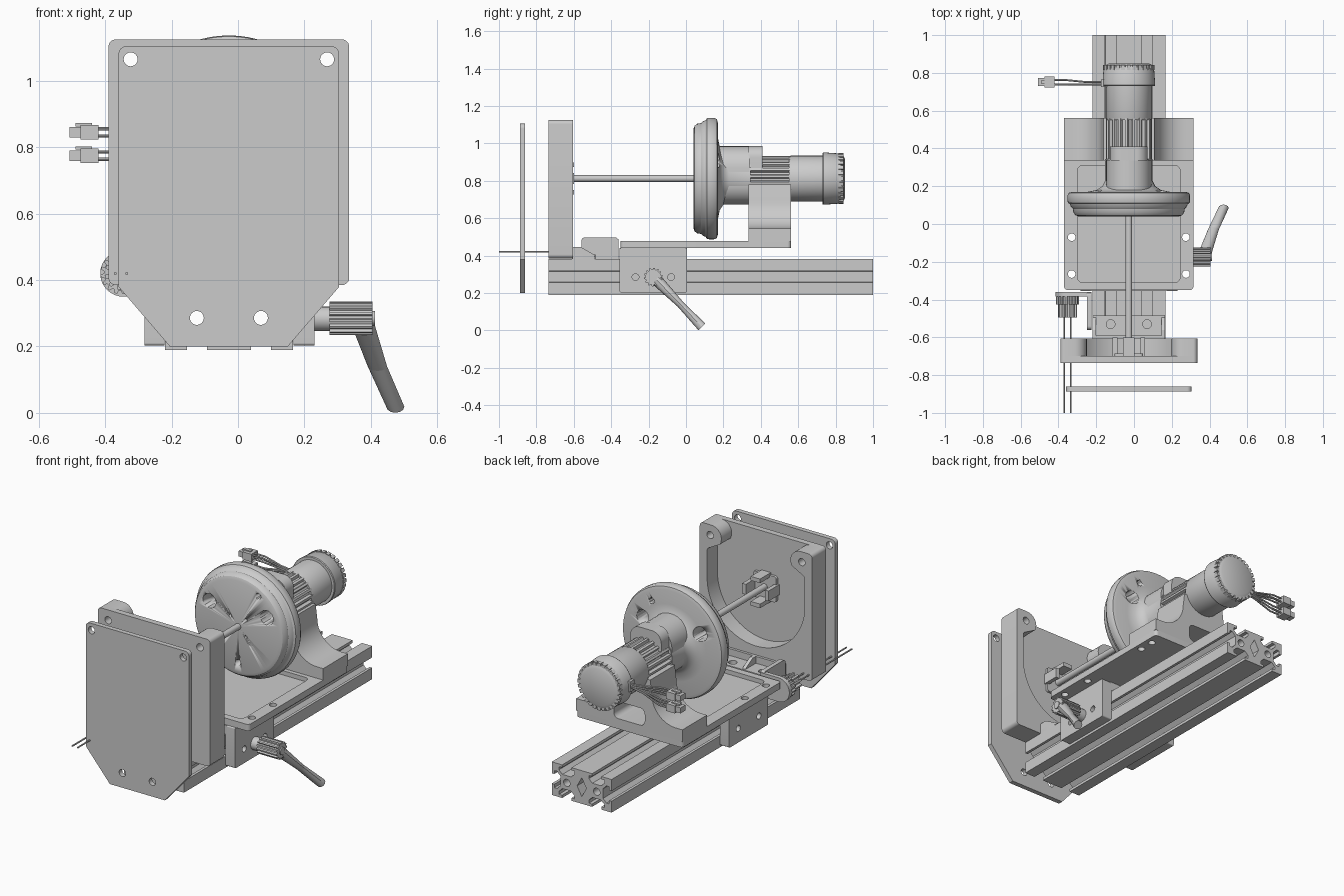
import bpy, bmesh, math
from mathutils import Matrix, Vector

if "Cube" in bpy.data.objects:
    bpy.data.objects.remove(bpy.data.objects["Cube"])

CX, CZ = -0.0275, 0.812          # common axis of shaft, wheel and motor
PLANES = {'xy': ((1, 0, 0), (0, 1, 0), (0, 0, 1)),
          'xz': ((1, 0, 0), (0, 0, 1), (0, -1, 0)),
          'yz': ((0, 1, 0), (0, 0, 1), (1, 0, 0))}


def add(name, bm):
    bmesh.ops.remove_doubles(bm, verts=bm.verts, dist=1e-5)
    bmesh.ops.recalc_face_normals(bm, faces=bm.faces)
    me = bpy.data.meshes.new(name)
    bm.to_mesh(me)
    bm.free()
    ob = bpy.data.objects.new(name, me)
    bpy.context.collection.objects.link(ob)
    return ob


def from_curve(name, cu, matrix=Matrix()):
    tmp = bpy.data.objects.new(name + "_curve", cu)
    bpy.context.collection.objects.link(tmp)
    me = bpy.data.meshes.new_from_object(tmp.evaluated_get(bpy.context.evaluated_depsgraph_get()))
    bpy.data.objects.remove(tmp)
    me.transform(matrix)
    bm = bmesh.new()
    bm.from_mesh(me)
    bpy.data.meshes.remove(me)
    return add(name, bm)


def extrude(name, plane, a, b, *loops):
    """Filled outline (further loops are holes) extruded from a to b."""
    cu = bpy.data.curves.new(name, 'CURVE')
    cu.dimensions, cu.fill_mode, cu.extrude = '2D', 'BOTH', abs(b - a) / 2
    for lp in loops:
        sp = cu.splines.new('POLY')
        sp.points.add(len(lp) - 1)
        for p, (u, v) in zip(sp.points, lp):
            p.co = (u, v, 0, 1)
        sp.use_cyclic_u = True
    u, v, w = (Vector(c) for c in PLANES[plane])
    m = Matrix((u, v, w)).transposed().to_4x4()
    m.translation = Vector(abs(c) for c in w) * (a + b) / 2
    return from_curve(name, cu, m)


def wire(name, pts, r=0.006):
    cu = bpy.data.curves.new(name, 'CURVE')
    cu.dimensions, cu.bevel_depth, cu.bevel_resolution, cu.use_fill_caps = '3D', r, 2, True
    sp = cu.splines.new('POLY')
    sp.points.add(len(pts) - 1)
    for p, c in zip(sp.points, pts):
        p.co = (*c, 1)
    return from_curve(name, cu)


def arc(cx, cy, r, a0, a1, n=8):
    return [(cx + r * math.cos(math.radians(a0 + (a1 - a0) * i / n)),
             cy + r * math.sin(math.radians(a0 + (a1 - a0) * i / n))) for i in range(n + 1)]


def circle(cx, cy, r, n=24):
    return arc(cx, cy, r, 0, 360, n)[:-1]


def rrect(x0, y0, x1, y1, r):
    return (arc(x0 + r, y0 + r, r, 180, 270) + arc(x1 - r, y0 + r, r, 270, 360)
            + arc(x1 - r, y1 - r, r, 0, 90) + arc(x0 + r, y1 - r, r, 90, 180))


def gear(cx, cy, r0, r1, n):
    return [(cx + r * math.cos((i + k) * math.tau / n), cy + r * math.sin((i + k) * math.tau / n))
            for i in range(n) for k, r in ((0, r0), (.15, r1), (.5, r1), (.65, r0))]


def lathe(name, prof, n=64):
    """Revolve (radius, y) points about the motor axis."""
    bm = bmesh.new()
    vs = [bm.verts.new((CX + r, y, CZ)) for r, y in prof]
    es = [bm.edges.new(p) for p in zip(vs, vs[1:])]
    bmesh.ops.spin(bm, geom=vs + es, cent=(CX, 0, CZ), axis=(0, 1, 0), angle=math.tau, steps=n)
    return add(name, bm)


def box(name, x0, x1, y0, y1, z0, z1):
    return extrude(name, 'xy', z0, z1, [(x0, y0), (x1, y0), (x1, y1), (x0, y1)])


# Slotted rail made of two square cells
S, Z0 = 0.193, 0.19


def slot(p, d):
    n = Vector((-d.y, d.x))
    return [p + d * u + n * v for u, v in ((-.03, 0), (-.03, .016), (-.05, .016), (-.05, .034), (-.028, .055),
                                           (.028, .055), (.05, .034), (.05, .016), (.03, .016), (.03, 0))]


outline = []
for p, d, cells in (((CX - S, Z0), (1, 0), 2), ((CX + S, Z0), (0, 1), 1),
                    ((CX + S, Z0 + S), (-1, 0), 2), ((CX - S, Z0 + S), (0, -1), 1)):
    p, d = Vector(p), Vector(d)
    outline.append(p)
    for i in range(cells):
        outline += slot(p + d * S * (i + .5), d)
ZB = Z0 + S / 2
BORES = [circle(CX + s * S / 2, 0.286, 0.021) for s in (-1, 1)]
extrude("slotted_rail", 'xz', -0.735, 1.0, outline, *BORES,
        [(CX - .03, ZB), (CX, ZB - .055), (CX + .03, ZB), (CX, ZB + .055)])

# Front cover plate
screws = [circle(CX + s * 0.296, 1.065, 0.021) for s in (-1, 1)]
extrude("front_cover", 'xz', -0.888, -0.86,
        [(-.36, .38), (-.205, .2), (.15, .2), (.305, .38)] + arc(.28, 1.08, .025, 0, 90) + arc(-.335, 1.08, .025, 90, 180),
        *screws, *BORES)

# Housing: front wall plus deep open-topped rim with screw posts
extrude("housing_wall", 'xz', -0.735, -0.70, rrect(-.39, .385, .335, 1.125, .022), *screws)
L, R, ri = -0.39, 0.335, 0.315
half = ([(CX, .385)] + arc(R - .022, .407, .022, 270, 360) + arc(R - .022, 1.103, .022, 0, 90)
        + arc(R - .075, 1.06, .065, 90, 210) + arc(CX + ri - .02, .97, .02, 60, 0, 4)
        + arc(CX, CZ, ri, 0, -90, 24))
rim = half + [(2 * CX - x, z) for x, z in reversed(half[1:-1])]
# the rim is closed as two mirrored halves meeting under the cavity
for name, s in (("housing_rim_right", 1), ("housing_rim_left", -1)):
    extrude(name, 'xz', -0.70, -0.605, [(CX + s * (x - CX), z) for x, z in half], circle(CX + s * .296, 1.065, .021))

# Square socket with four tabs and the drive shaft
extrude("socket_plate", 'xz', -0.70, -0.685, rrect(CX - .075, CZ - .075, CX + .075, CZ + .075, .015))
for i in range(4):
    dx, dz = ((1, 0), (0, 1), (-1, 0), (0, -1))[i]
    hx, hz = (.012, .03) if dx else (.03, .012)
    x, z = CX + dx * .073, CZ + dz * .073
    box("socket_tab", x - hx, x + hx, -.70, -.60, z - hz, z + hz)
extrude("drive_shaft", 'xz', -0.69, 0.05, circle(CX, CZ, .018))

# Wheel disc with holes
wheel = lathe("wheel_disc", [(0, .04), (.265, .04), (.282, .046), (.293, .06), (.296, .08), (.306, .09), (.312, .105),
                             (.322, .112), (.325, .125), (.325, .15), (.318, .165), (.3, .17), (.22, .17),
                             (.17, .18), (.14, .2), (.125, .23), (.125, .345), (0, .345)], 72)
for x, z, r in ((-.185, .1, .042), (.185, .1, .042), (.13, .21, .017), (0, -.21, .017),
                (.05, .05, .009), (-.05, .05, .009), (.05, -.05, .009), (-.05, -.05, .009)):
    cut = extrude("hole_cutter", 'xz', 0, 0.3 if r > .01 else .07, circle(CX + x, CZ + z, r))
    cut.hide_render = True
    cut.hide_viewport = True
    mod = wheel.modifiers.new("hole", 'BOOLEAN')
    mod.operation, mod.object, mod.solver = 'DIFFERENCE', cut, 'EXACT'

# Gearbox, motor and end cap
extrude("gearbox_hub", 'xz', .165, .34, rrect(CX - .12, .672, CX + .12, .985, .115))
extrude("gearbox_flange", 'xz', .335, .41, rrect(CX - .1, .70, CX + .1, .985, .06))
extrude("ribbed_gearbox", 'xz', .335, .56, gear(CX, CZ, .105, .122, 20))
lathe("motor_can", [(0, .55), (.118, .55), (.122, .56), (.122, .74), (0, .74)])
lathe("motor_cap", [(0, .73), (.137, .73), (.14, .735), (.134, .82), (.125, .84), (.105, .85), (0, .85)])
for i in range(28):
    b = box("cap_bump", -.01, .01, .815, .843, .108, .137)
    b.data.transform(Matrix.Translation((CX, 0, CZ)) @ Matrix.Rotation(i * math.tau / 28, 4, 'Y'))
box("wire_outlet", CX - .148, CX - .1, .725, .765, .79, .85)

# Motor mount saddle with flared sides
side = [(.3425, .475), (.3425, .545)] + arc(.3, .7, .155, 270, 180, 10) + [(.135, .78)]
extrude("motor_mount", 'xz', .335, .562, [(CX + x, z) for x, z in side] + [(CX - x, z) for x, z in reversed(side)],
        rrect(CX - .1, .5, CX + .1, .6, .03))

# Motor leads and plugs
for k, z in enumerate((.845, .775)):
    for dy in (-.012, .012):
        for dz in (-.011, .011):
            y = .75 + dy
            wire("motor_lead", [(CX - .13, .745 + dy / 2, .82 + dz / 2), (-.25, .745 + dy / 2, .83 - k * .025 + dz / 2),
                                (-.36, y, z + dz), (-.45, y, z + dz)], .005)
    box("plug_body", -.475, -.42, .722, .782, z - .022, z + .022)
    box("plug_nose", -.507, -.47, .73, .774, z - .016, z + .016)
    box("plug_latch", -.49, -.44, .742, .762, z + .018, z + .028)

# Carriage tray with a shallow pocket
holes = [circle(CX + s * .3025, y, .02) for s in (-1, 1) for y in (-.265, -.07, .39, .48)]
edge = rrect(-.37, -.35, .315, .562, .02)
extrude("tray_floor", 'xy', .44, .453, edge, *holes)
extrude("tray_rim", 'xy', .453, .478, edge, rrect(-.3, -.31, .245, .31, .03), *holes)

# Slider block straddling the rail
for name, x0, x1 in (("slider_cheek_left", -.282, -.222), ("slider_cheek_right", .167, .23)):
    extrude(name, 'yz', x0, x1, rrect(-.355, .203, .005, .44, .008),
            *[circle(y, .285, .018) for y in (-.27, -.08)])
box("slider_top", -.23, .175, -.355, .005, .387, .44)

# Clamp lever
extrude("lever_collar", 'yz', .23, .28, circle(-.175, .283, .037))
extrude("lever_hub", 'yz', .275, .405, gear(-.175, .285, .041, .05, 14))
extrude("lever_screw", 'yz', .405, .412, circle(-.175, .285, .022))
rings = [((.372, -.165, .278), .036, .032), ((.42, -.03, .14), .029, .019), ((.474, .085, .0185), .027, .025)]
for a, b in zip(rings, rings[1:]):
    bm = bmesh.new()
    for c, hx, hp in (a, b):
        for u, v in circle(0, 0, 1, 12):
            bm.verts.new(Vector(c) + Vector((u * hx, v * hp * .72, v * hp * .72)))
    bmesh.ops.convex_hull(bm, input=bm.verts)
    add("lever_arm", bm)

# Corner bracket joining rail and housing
extrude("corner_base", 'xy', .383, .405, rrect(-.22, -.605, .165, -.485, .008),
        *[circle(CX + s * S / 2, -.53, .023) for s in (-1, 1)])
box("corner_upright", -.22, .165, -.61, -.59, .383, .445)
for x in (-.22, CX - .01, .145):
    extrude("corner_gusset", 'yz', x, x + .02, [(-.605, .39), (-.485, .39), (-.5, .41), (-.56, .445), (-.605, .445)])

# Limit sensor on an angled bracket, with its leads
extrude("sensor_bracket_leg", 'yz', -.25, -.225, rrect(-.56, .383, -.36, .497, .02))
extrude("sensor_bracket_face", 'xz', -.385, -.36,
        arc(-.345, .42, .07, 90, 270, 16) + [(-.225, .35), (-.225, .49)])
extrude("sensor_nut", 'xz', -.425, -.385, gear(-.352, .42, .052, .062, 16))
extrude("sensor_body", 'xz', -.495, -.425, gear(-.352, .42, .036, .05, 10))
for x in (-.37, -.335):
    wire("sensor_lead", [(x, -.48, .42), (x, -1.0, .42)], .0045)

# Smooth curved surfaces, keep edges crisp
bpy.ops.object.select_all(action='DESELECT')
for ob in bpy.context.scene.objects:
    if not ob.hide_render:
        ob.select_set(True)
        bpy.context.view_layer.objects.active = ob
bpy.ops.object.shade_smooth_by_angle(angle=math.radians(30))
